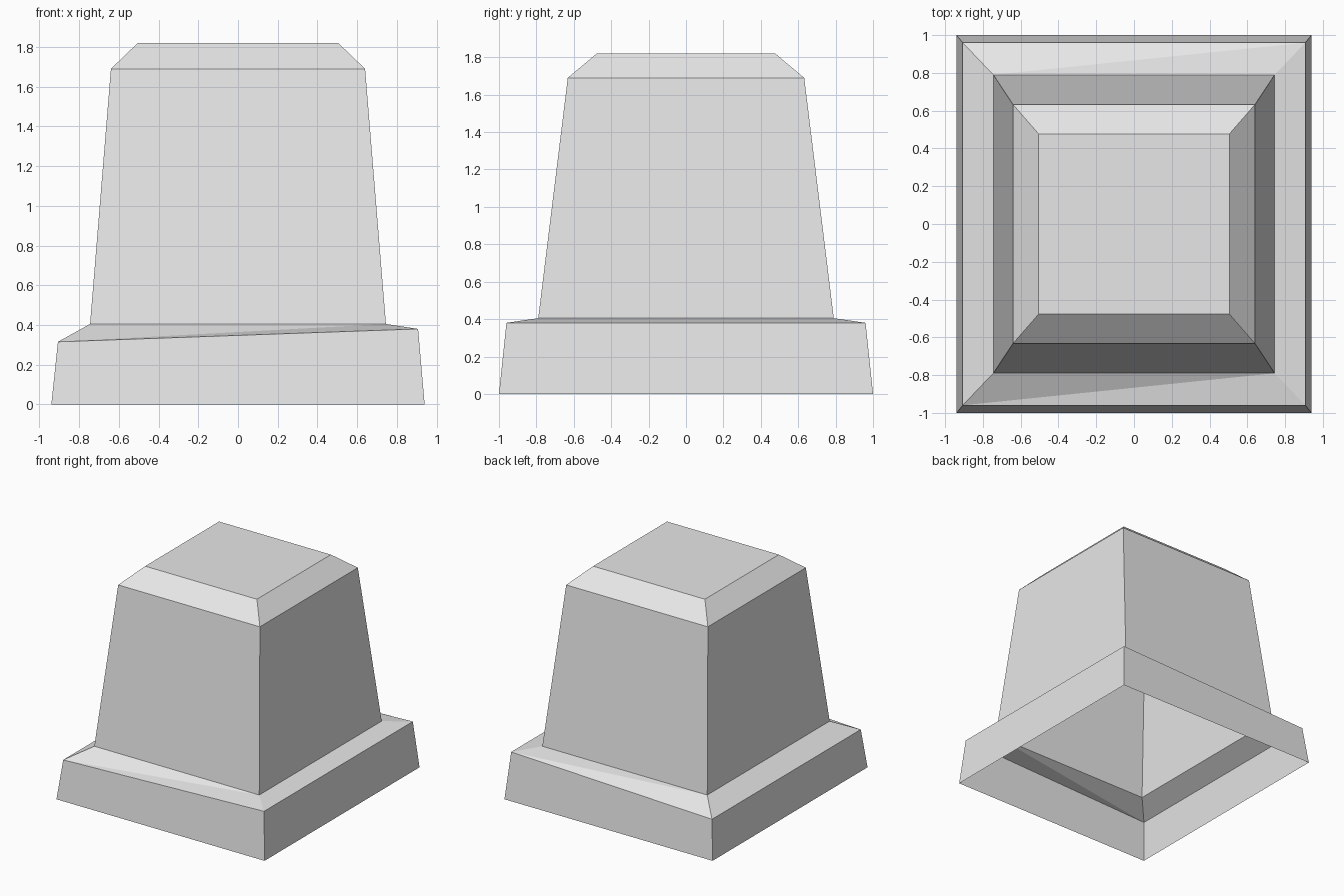
import bpy
import bmesh

# Remove the default cube
cube = bpy.data.objects.get("Cube")
if cube:
    bpy.data.objects.remove(cube, do_unlink=True)

# Plain grey material
grey = bpy.data.materials.new("light_grey")
grey.use_nodes = True
colour = (0.8, 0.8, 0.8, 1.0)
grey.diffuse_color = colour
grey.node_tree.nodes["Principled BSDF"].inputs["Base Color"].default_value = colour

# Rings from foot to top: half width, half depth, height at -x, height at +x
RINGS = (
    (0.94, 1.00, 0.0, 0.0),
    (0.907, 0.96, 0.315, 0.38),
    (0.745, 0.79, 0.405, 0.405),
    (0.64, 0.632, 1.69, 1.69),
    (0.505, 0.477, 1.82, 1.82),
)


def add_ring(bm, w, d, z_low, z_high):
    """Rectangle, counter-clockwise from the front corner at -x."""
    corners = ((-w, -d, z_low), (w, -d, z_high), (w, d, z_high), (-w, d, z_low))
    return [bm.verts.new(c) for c in corners]


# Hollow cap, open underneath, with a slanted rim on the base
bm = bmesh.new()
rings = [add_ring(bm, *r) for r in RINGS]
for level, (low, high) in enumerate(zip(rings, rings[1:])):
    for i in range(4):
        j = (i + 1) % 4
        if level == 1 and i in (0, 2):
            # Twisted front and back ledges fold along one diagonal
            a, b = (low[i], high[j])
            bm.faces.new((a, low[j], b))
            bm.faces.new((a, b, high[i]))
        else:
            bm.faces.new((low[i], low[j], high[j], high[i]))
bm.faces.new(rings[-1])

mesh = bpy.data.meshes.new("hollow_cap")
bm.to_mesh(mesh)
bm.free()
mesh.materials.append(grey)
cap = bpy.data.objects.new("hollow_cap", mesh)
bpy.context.collection.objects.link(cap)
